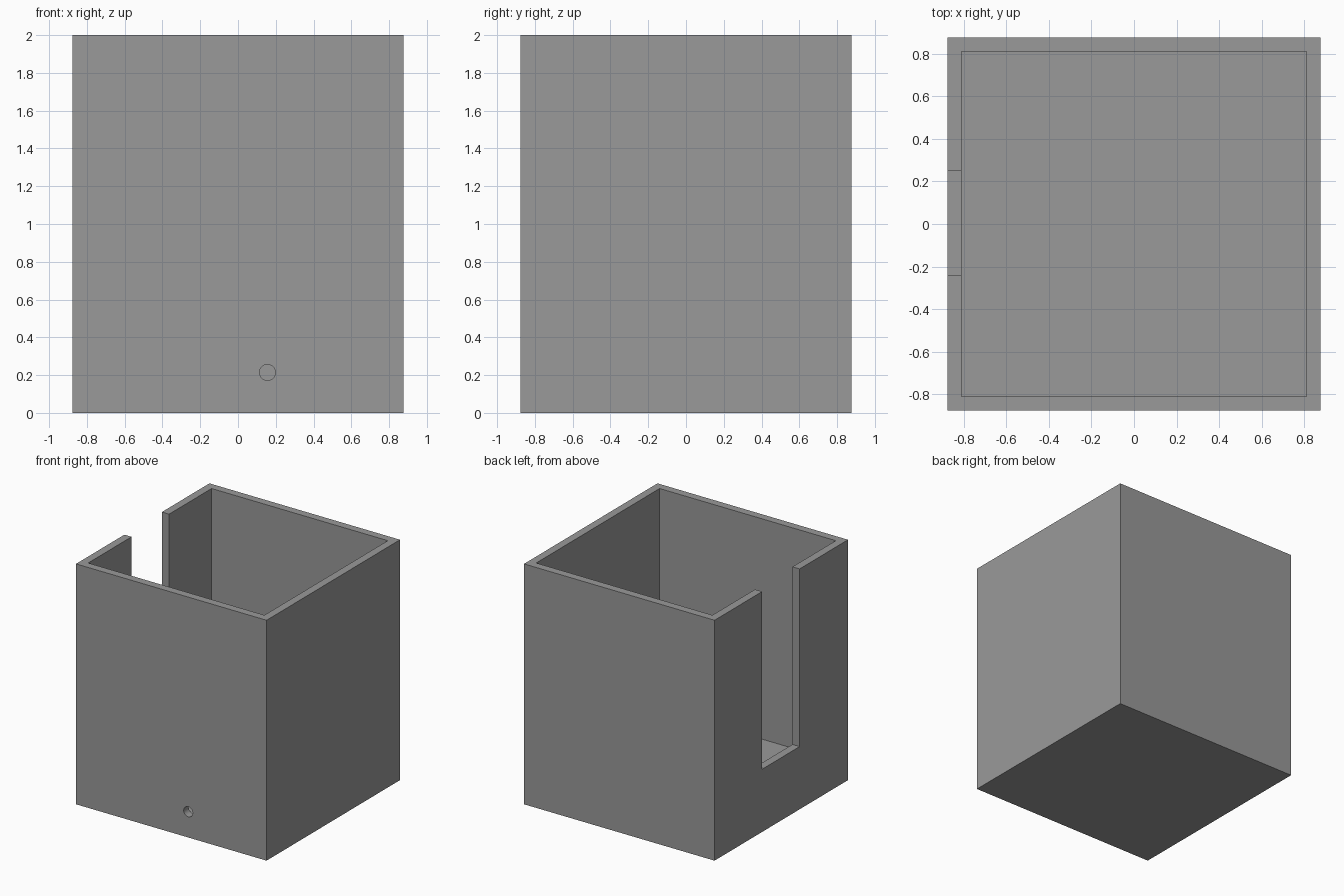
import bpy
import math

if "Cube" in bpy.data.objects:
    bpy.data.objects.remove(bpy.data.objects["Cube"])

# Overall dimensions
HALF, HEIGHT, WALL, FLOOR = 0.877, 2.0, 0.066, 0.167
INNER = HALF - WALL

grey = bpy.data.materials.new("mid_grey")
grey.diffuse_color = (0.32, 0.32, 0.32, 1.0)
grey.use_nodes = True
grey.node_tree.nodes["Principled BSDF"].inputs["Base Color"].default_value = grey.diffuse_color


def box(name, lo, hi):
    """Axis-aligned box between two corners."""
    bpy.ops.mesh.primitive_cube_add(size=1, location=[(a + b) / 2 for a, b in zip(lo, hi)])
    obj = bpy.context.object
    obj.name = name
    obj.scale = [b - a for a, b in zip(lo, hi)]
    bpy.ops.object.transform_apply(location=True, rotation=True, scale=True)
    obj.data.materials.append(grey)
    return obj


def cut(target, cutter):
    """Subtract a cutter from the target and remove the cutter."""
    cutter.hide_render = True
    mod = target.modifiers.new("cut", 'BOOLEAN')
    mod.operation = 'DIFFERENCE'
    mod.solver = 'EXACT'
    mod.object = cutter
    bpy.context.view_layer.objects.active = target
    bpy.ops.object.modifier_apply(modifier=mod.name)
    bpy.data.objects.remove(cutter)


# Outer shell of the open container
container = box("open_container", (-HALF, -HALF, 0), (HALF, HALF, HEIGHT))

# Inside cavity
cut(container, box("cavity", (-INNER, -INNER, FLOOR), (INNER, INNER, HEIGHT + 0.2)))

# Tall slot in the left wall
cut(container, box("slot", (-HALF - 0.1, -0.241, 0.522), (-INNER + 0.1, 0.252, HEIGHT + 0.2)))

# Small round hole through the front wall
bpy.ops.mesh.primitive_cylinder_add(vertices=32, radius=0.042, depth=0.3,
                                    location=(0.156, -HALF + WALL / 2, 0.214),
                                    rotation=(math.pi / 2, 0, 0))
hole = bpy.context.object
hole.data.materials.append(grey)
cut(container, hole)

# Crisp flat walls with a smooth hole
bpy.ops.object.select_all(action='DESELECT')
container.select_set(True)
bpy.context.view_layer.objects.active = container
bpy.ops.object.shade_smooth_by_angle(angle=math.radians(30))
